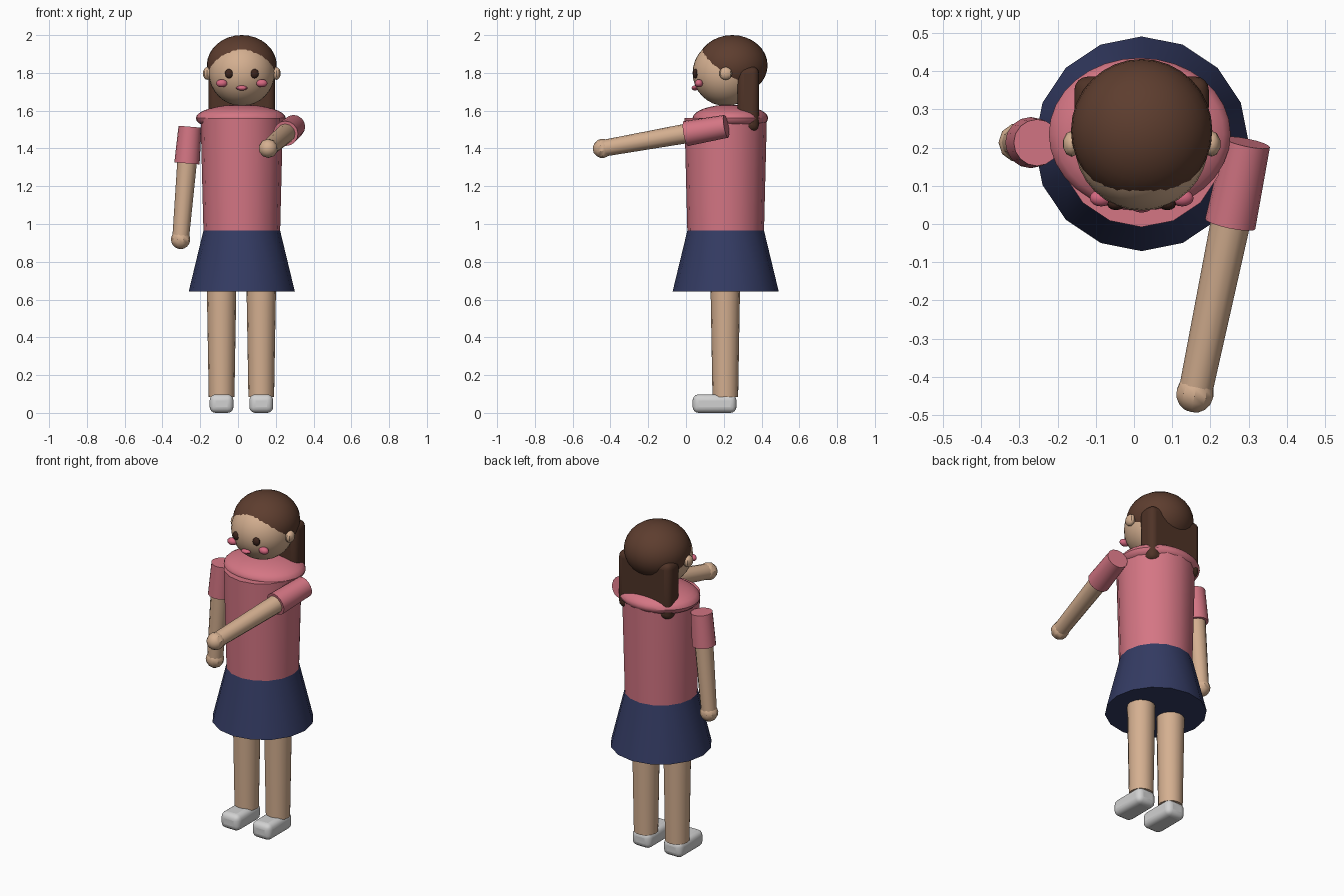
import bpy
import math
from mathutils import Vector

cube = bpy.data.objects.get("Cube")
if cube:
    bpy.data.objects.remove(cube, do_unlink=True)

CX, CY = 0.02, 0.21  # body axis


def material(name, rgb):
    m = bpy.data.materials.new(name)
    m.use_nodes = True
    col = (*rgb, 1.0)
    m.diffuse_color = col
    bsdf = next(n for n in m.node_tree.nodes if n.type == 'BSDF_PRINCIPLED')
    bsdf.inputs["Base Color"].default_value = col
    return m


SKIN = material("skin", (0.66, 0.43, 0.28))
PINK = material("pink shirt", (0.66, 0.18, 0.23))
BLUSH = material("blush", (0.68, 0.14, 0.22))
NAVY = material("navy skirt", (0.034, 0.044, 0.125))
HAIR = material("brown hair", (0.11, 0.047, 0.028))
TAIL = material("dark brown hair", (0.078, 0.033, 0.02))
EYE = material("eye brown", (0.045, 0.018, 0.012))
WHITE = material("shoe white", (0.64, 0.64, 0.64))


def finish(name, mat):
    ob = bpy.context.object
    ob.name = ob.data.name = name
    ob.data.materials.clear()
    ob.data.materials.append(mat)
    bpy.ops.object.shade_smooth_by_angle(angle=math.radians(31))
    return ob


def ball(name, mat, loc, size, segs=32, rings=16):
    bpy.ops.mesh.primitive_uv_sphere_add(segments=segs, ring_count=rings, radius=1, location=loc)
    bpy.context.object.scale = size
    bpy.ops.object.transform_apply(location=False, rotation=False, scale=True)
    return finish(name, mat)


def limb(name, mat, p0, p1, r0, r1, sides=16):
    """Tapered cylinder from p0 to p1."""
    p0, p1 = Vector(p0), Vector(p1)
    d = p1 - p0
    bpy.ops.mesh.primitive_cone_add(vertices=sides, radius1=r0, radius2=r1, depth=d.length,
                                    location=(p0 + p1) / 2)
    ob = bpy.context.object
    if abs(d.x) + abs(d.y) > 1e-5:
        ob.rotation_euler = d.to_track_quat('Z', 'Y').to_euler()
    return finish(name, mat)


def rounded_box(name, mat, lo, hi, bevel):
    lo, hi = Vector(lo), Vector(hi)
    bpy.ops.mesh.primitive_cube_add(size=1, location=(lo + hi) / 2)
    bpy.context.object.scale = hi - lo
    bpy.ops.object.transform_apply(location=False, rotation=False, scale=True)
    ob = finish(name, mat)
    mod = ob.modifiers.new("bevel", 'BEVEL')
    mod.width, mod.segments = bevel, 4
    return ob


# Body
limb("skirt", NAVY, (CX, CY, 0.642), (CX, CY, 0.965), 0.281, 0.203)
limb("torso", PINK, (CX, CY, 0.963), (CX, CY, 1.56), 0.203, 0.218)
ball("shoulders", PINK, (CX - 0.005, 0.235, 1.56), (0.238, 0.2, 0.072))

# Head, hair and the long block of hair behind
ball("head", SKIN, (CX, CY, 1.80), (0.175, 0.175, 0.175))
ball("hair_cap", HAIR, (CX, 0.245, 1.84), (0.185, 0.187, 0.16))
rounded_box("back_hair", TAIL, (-0.156, 0.272, 1.49), (0.196, 0.386, 1.833), 0.035)

# Face
ball("mouth", BLUSH, (CX, 0.048, 1.72), (0.03, 0.018, 0.013), 16, 8)
for side, s in (("right", -1), ("left", 1)):
    ball(side + "_ear", SKIN, (CX + s * 0.183, CY, 1.797), (0.024, 0.034, 0.034), 10, 8)
    ball(side + "_eye", EYE, (CX + s * 0.067, 0.052, 1.796), (0.023, 0.016, 0.025), 12, 8)
    ball(side + "_cheek", BLUSH, (CX + s * 0.106, 0.068, 1.745), (0.03, 0.022, 0.021), 16, 8)

    # Legs and shoes
    lx = CX - 0.002 + s * 0.105
    limb(side + "_leg", SKIN, (lx, 0.208, 0.085), (lx, 0.208, 0.66), 0.068, 0.078)
    rounded_box(side + "_shoe", WHITE, (lx - 0.063, 0.035, 0.0), (lx + 0.063, 0.267, 0.098), 0.032)

# Arms: shoulder, sleeve fraction, hand
arms = (("right", (-0.254, 0.213, 1.515), 0.325, (-0.304, 0.213, 0.918)),
        ("left", (0.296, 0.213, 1.517), 0.325, (0.160, -0.443, 1.400)))
for side, a, cuff, b in arms:
    a, b = Vector(a), Vector(b)
    limb(side + "_sleeve", PINK, a, a.lerp(b, cuff), 0.061, 0.067)
    limb(side + "_arm", SKIN, a.lerp(b, 0.05), b, 0.055, 0.044, 12)
    hand = ball(side + "_hand", SKIN, b, (0.051, 0.051, 0.051), 10, 8)
    hand.rotation_euler = (b - a).to_track_quat('Z', 'Y').to_euler()
